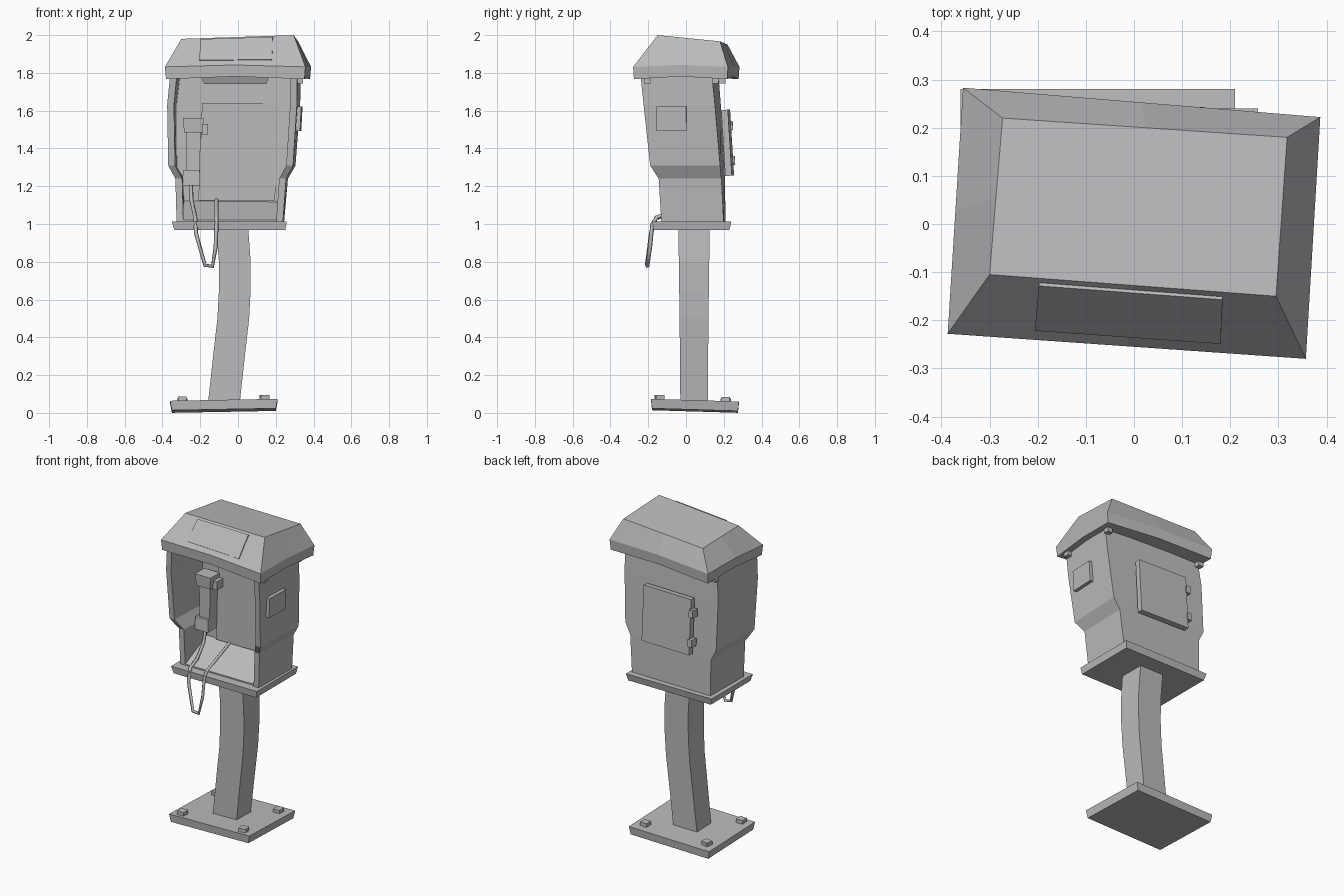
import bpy, bmesh, math
from mathutils import Vector, Matrix

if "Cube" in bpy.data.objects:
    bpy.data.objects.remove(bpy.data.objects["Cube"])

grey = bpy.data.materials.new("plain_grey")
grey.diffuse_color = (0.5, 0.5, 0.5, 1)
grey.use_nodes = True
grey.node_tree.nodes["Principled BSDF"].inputs["Base Color"].default_value = grey.diffuse_color


def finish(name, bm):
    bmesh.ops.recalc_face_normals(bm, faces=bm.faces)
    me = bpy.data.meshes.new(name)
    bm.to_mesh(me)
    bm.free()
    me.materials.append(grey)
    ob = bpy.data.objects.new(name, me)
    bpy.context.collection.objects.link(ob)
    return ob


def loft(name, rings):
    """Skin a stack of equal-length point rings and cap both ends."""
    bm = bmesh.new()
    vs = [[bm.verts.new(p) for p in r] for r in rings]
    n = len(rings[0])
    for a, b in zip(vs, vs[1:]):
        for i in range(n):
            j = (i + 1) % n
            bm.faces.new((a[i], a[j], b[j], b[i]))
    bm.faces.new(vs[0][::-1])
    bm.faces.new(vs[-1])
    return finish(name, bm)


def rect(x0, x1, y0, y1, z, tx=0, ty=0):
    return [(x, y, z + tx * x + ty * y)
            for x, y in ((x0, y0), (x1, y0), (x1, y1), (x0, y1))]


def box(name, x0, x1, y0, y1, z0, z1, rot=None):
    c = Vector(((x0 + x1) / 2, (y0 + y1) / 2, (z0 + z1) / 2))
    bm = bmesh.new()
    m = Matrix.Translation(c) @ (rot or Matrix()) @ Matrix.Diagonal((x1 - x0, y1 - y0, z1 - z0, 1))
    bmesh.ops.create_cube(bm, size=1, matrix=m)
    return finish(name, bm)


# Tilted foot plate with four bolts
loft("foot_plate", [rect(-.35, .20, -.18, .275, .015, .018, -.03),
                    rect(-.36, .21, -.185, .28, .065, .018, -.03)])
for i, x in enumerate((-.295, .14)):
    for j, y in enumerate((-.14, .21)):
        z = .06 + .018 * x - .03 * y
        box(f"bolt_{i}{j}", x - .023, x + .023, y - .023, y + .023, z, z + .028,
            Matrix.Rotation(.2 * (i - j), 4, 'Z'))

# Bent post
loft("post", [rect(x - .084, x + .084, -.03 - .002 * k, .115 + .002 * k, z)
              for k, (z, x) in enumerate(((.05, -.075), (.28, -.05), (.5, -.025),
                                          (.65, -.017), (.8, -.017), (.98, -.03)))])

# Counter under the hood
loft("counter", [rect(-.337, .25, -.172, .23, .968), rect(-.35, .258, -.178, .24, 1.012)])

# Hood shell: U-shaped section, open at the front
shell = []
for z, x0, x1, y0, y1, deg in ((1.0, -.325, .243, -.13, .21, -1),
                               (1.24, -.332, .265, -.145, .206, -1.8),
                               (1.31, -.37, .305, -.19, .204, -2),
                               (1.63, -.376, .33, -.225, .185, -2.6),
                               (1.80, -.36, .335, -.243, .172, -3)):
    s = abs(math.sin(math.radians(deg)))
    hw, hd = (x1 - x0 - (y1 - y0) * s) / 2, (y1 - y0 - (x1 - x0) * s) / 2
    c = Vector(((x0 + x1) / 2, (y0 + y1) / 2, z))
    iw, iy = hw - .036, .09 - c.y
    r = Matrix.Rotation(math.radians(deg), 3, 'Z')
    shell.append([c + r @ Vector((x, y, 0)) for x, y in
                  ((-hw, -hd), (-iw, -hd), (-iw, iy), (iw, iy),
                   (iw, -hd), (hw, -hd), (hw, hd), (-hw, hd))])
loft("hood_shell", shell)

# Sloping shelf inside the hood and raised panel on its back wall
loft("sloped_shelf", [[(x, -.12, 1.0), (x, -.12, 1.02), (x, .1, 1.125), (x, .1, 1.0)]
                      for x in (-.30, .22)])
loft("inner_panel", [[(-.21, y, 1.125), (.195, y, 1.125), (.225, y, 1.64), (-.19, y, 1.64)]
                     for y in (.075, .1)])

# Roof: arched rim and hipped top
rim = [(-.387, -.228), (.357, -.28), (.387, .222), (-.355, .283)]
top = [(-.30, -.105, 1.98), (.295, -.15, 2.0), (.318, .18, 1.967), (-.273, .22, 1.95)]


def ring8(pts, lift):
    out = []
    for i, p in enumerate(pts):
        a, b = Vector(p), Vector(pts[(i + 1) % 4])
        out += [a, (a + b) / 2 + Vector((0, 0, lift))]
    return out


loft("roof", [ring8([(x * .985, y * .985, 1.767) for x, y in rim], .014),
              ring8([(x, y, 1.832) for x, y in rim], .010),
              ring8(top, 0)])

# Sign plate on the front slope of the roof
a, b = Vector((*rim[0], 1.832)), Vector((*rim[1], 1.832))
d, c = Vector(top[0]), Vector(top[1])
sign = [a.lerp(b, u).lerp(d.lerp(c, u), v)
        for u, v in ((.23, .2), (.77, .2), (.81, .93), (.18, .93))]
nrm = (b - a).cross(d - a).normalized()
loft("sign_plate", [[p - nrm * .01 for p in sign], [p + nrm * .009 for p in sign]])

# Lamp strip and corner brackets under the roof
loft("lamp_strip", [rect(-.18, .15, -.18, -.08, 1.742), rect(-.20, .17, -.20, -.06, 1.79)])
for i, (x, y) in enumerate(((-.345, -.185), (.325, -.205), (.325, .155), (-.335, .19))):
    box(f"bracket_{i}", x - .018, x + .018, y - .018, y + .018, 1.745, 1.785)

# Plate on the right side
box("side_plate", .305, .335, -.155, .002, 1.492, 1.622,
    Matrix.Rotation(math.radians(-2.5), 4, 'Z') @ Matrix.Rotation(math.radians(3), 4, 'Y'))

# Service door and hinges at the back
lean = Matrix.Rotation(math.radians(3.5), 4, 'X') @ Matrix.Rotation(math.radians(-2), 4, 'Z')
box("service_door", -.20, .145, .203, .238, 1.255, 1.605, lean)
for i, (z, y) in enumerate(((1.52, .232), (1.335, .243))):
    box(f"hinge_{i}", -.222, -.193, y - .03, y + .016, z - .024, z + .024, lean)

# Handset with its hook
loft("handset_grip", [rect(-.272, -.202, .0, .075, 1.27), rect(-.276, -.198, .0, .08, 1.49)])
loft("handset_mouthpiece", [rect(-.297, -.20, -.02, .07, 1.205), rect(-.29, -.203, -.015, .075, 1.285)])
loft("handset_earpiece", [rect(-.285, -.188, -.015, .08, 1.485), rect(-.292, -.182, -.02, .075, 1.56)])
box("hook", -.19, -.16, .015, .09, 1.475, 1.53)
box("hook_mount", -.27, -.205, .06, .1, 1.40, 1.48)

# Cord looping over the counter edge
path = [(-.25, .03, 1.21), (-.245, 0, 1.12), (-.23, -.09, 1.055), (-.226, -.16, 1.03),
        (-.222, -.185, .95), (-.175, -.207, .782), (-.135, -.205, .776),
        (-.118, -.19, .88), (-.114, -.178, 1.0), (-.114, -.155, 1.035), (-.114, .085, 1.13)]
cu = bpy.data.curves.new("cord", 'CURVE')
cu.dimensions = '3D'
cu.bevel_depth = .011
cu.bevel_resolution = 0
cu.use_fill_caps = True
sp = cu.splines.new('POLY')
sp.points.add(len(path) - 1)
for p, q in zip(sp.points, path):
    p.co = (*q, 1)
cu.materials.append(grey)
cord = bpy.data.objects.new("cord", cu)
bpy.context.collection.objects.link(cord)
bpy.context.view_layer.objects.active = cord
cord.select_set(True)
bpy.ops.object.convert(target='MESH')
